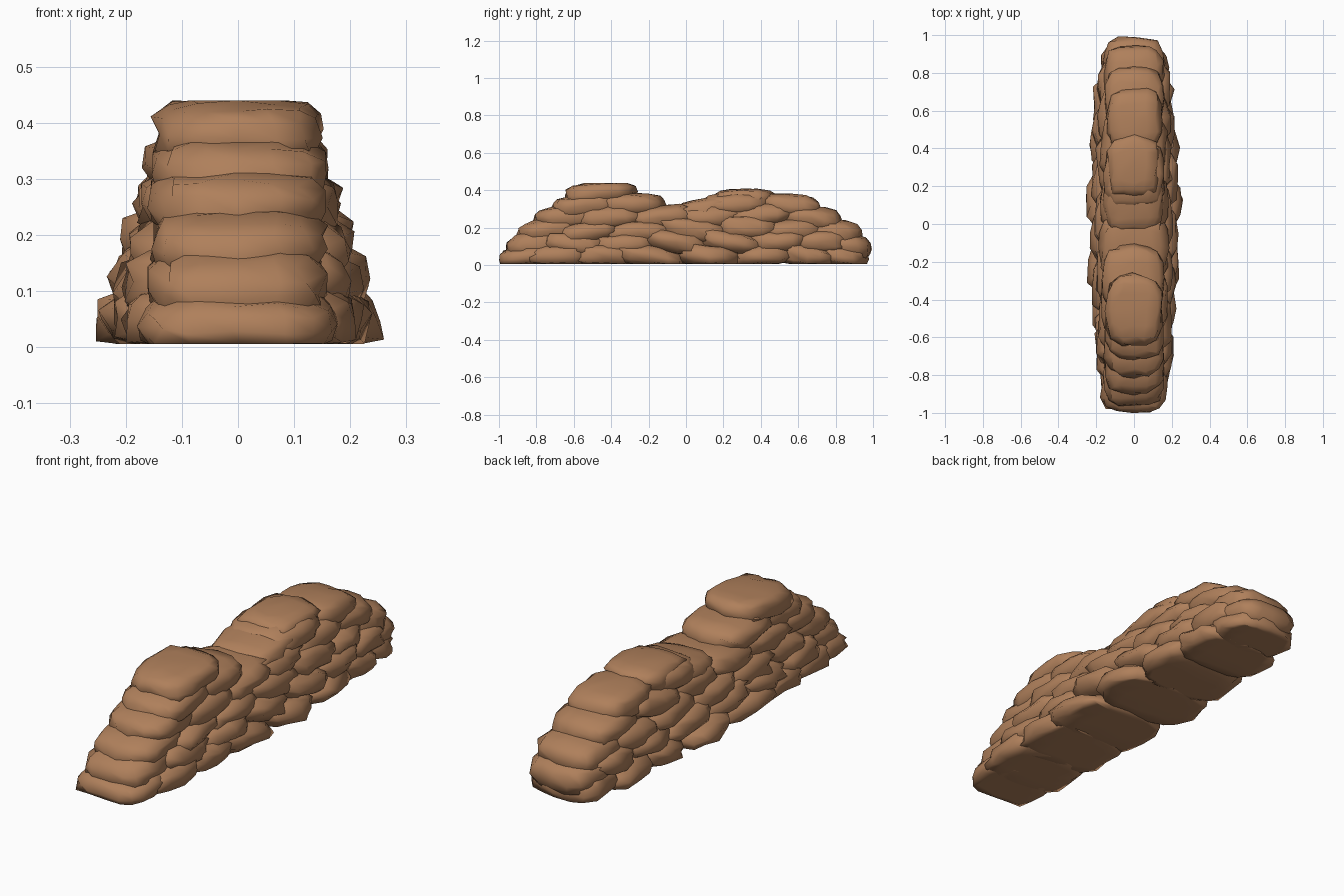
import bpy, bmesh, random
from mathutils import Vector

random.seed(5)
mat = bpy.data.materials.new("brown_stone")
mat.diffuse_color = (0.43, 0.215, 0.105, 1)


def stone(name, y0, y1, z0, z1, hw, tilt=None, power=3.2, rough=0.075):
    """Rugged low-poly boulder spanning the wall's thickness."""
    bm = bmesh.new()
    bmesh.ops.create_cube(bm, size=2)
    bmesh.ops.subdivide_edges(bm, edges=bm.edges[:], cuts=3, use_grid_fill=True)
    length, height = y1 - y0, z1 - z0
    if tilt is None:
        tilt = random.uniform(-0.03, 0.03)
    for v in bm.verts:
        p = v.co.copy()
        p /= sum(abs(c) ** power for c in p) ** (1 / power)
        p += Vector([random.uniform(-rough, rough) for _ in range(3)])
        z = (z0 + z1) / 2 + p.z * height / 2 + tilt * p.y
        y = (y0 + y1) / 2 + p.y * length / 2
        v.co = (p.x * hw, max(-1, min(1, y)), max(0.006, min(0.44, z)))
    me = bpy.data.meshes.new(name)
    bm.to_mesh(me)
    bm.free()
    for f in me.polygons:
        f.use_smooth = True
    me.materials.append(mat)
    ob = bpy.data.objects.new(name, me)
    bpy.context.collection.objects.link(ob)


# Courses from the ground up: (name, z0, z1, [(y0, y1, half width), ...])
courses = [
    ("base_stone", -0.02, 0.115, [
        (-0.86, -0.50, 0.205), (-0.62, -0.26, 0.22),
        (-0.40, 0.00, 0.24), (-0.05, 0.29, 0.252), (0.25, 0.58, 0.23),
        (0.48, 0.80, 0.21), (0.68, 0.97, 0.175)]),
    ("second_stone", 0.05, 0.185, [
        (-0.77, -0.42, 0.20), (-0.52, -0.14, 0.215), (-0.24, 0.14, 0.225),
        (0.04, 0.42, 0.225), (0.32, 0.66, 0.21), (0.56, 0.88, 0.19)]),
    ("third_stone", 0.115, 0.255, [
        (-0.70, -0.34, 0.19), (-0.44, -0.06, 0.20), (-0.16, 0.24, 0.205),
        (0.14, 0.50, 0.20), (0.40, 0.74, 0.185)]),
    ("fourth_stone", 0.19, 0.325, [
        (-0.60, -0.22, 0.175), (-0.32, 0.06, 0.18), (-0.07, 0.32, 0.175),
        (0.22, 0.58, 0.175)]),
]
for name, z0, z1, row in courses:
    for i, (y0, y1, hw) in enumerate(row):
        drift = random.uniform(-0.015, 0.015) if z0 > 0 else 0
        stone(f"{name}_{i + 1}", y0, y1, z0 + drift, z1 + drift, hw)

# Sloping end stones, then two humps of upper stones with a dip between them:
# (y0, y1, z0, z1, half width, tilt)
groups = {
    "front_end_stone": [
        (-1.0, -0.70, -0.02, 0.10, 0.175, 0.015), (-0.96, -0.62, 0.03, 0.185, 0.16, 0.022),
        (-0.90, -0.55, 0.12, 0.25, 0.155, 0.02), (-0.81, -0.46, 0.19, 0.32, 0.155, 0.02)],
    "back_end_stone": [
        (0.70, 0.99, 0.03, 0.17, 0.155, -0.012), (0.64, 0.94, 0.10, 0.245, 0.155, -0.015),
        (0.50, 0.83, 0.18, 0.315, 0.155, -0.015)],
    "front_hump_stone": [
        (-0.72, -0.36, 0.25, 0.38, 0.155, 0.02), (-0.48, -0.11, 0.26, 0.385, 0.16, -0.005),
        (-0.645, -0.27, 0.32, 0.445, 0.15, 0.012)],
    "back_hump_stone": [
        (-0.05, 0.26, 0.23, 0.36, 0.16, 0.022), (0.08, 0.44, 0.26, 0.385, 0.16, 0.005),
        (0.40, 0.72, 0.25, 0.38, 0.145, -0.012), (0.14, 0.47, 0.29, 0.408, 0.14, 0.003)],
}
for name, stones in groups.items():
    for i, dims in enumerate(stones):
        stone(f"{name}_{i + 1}", *dims)
